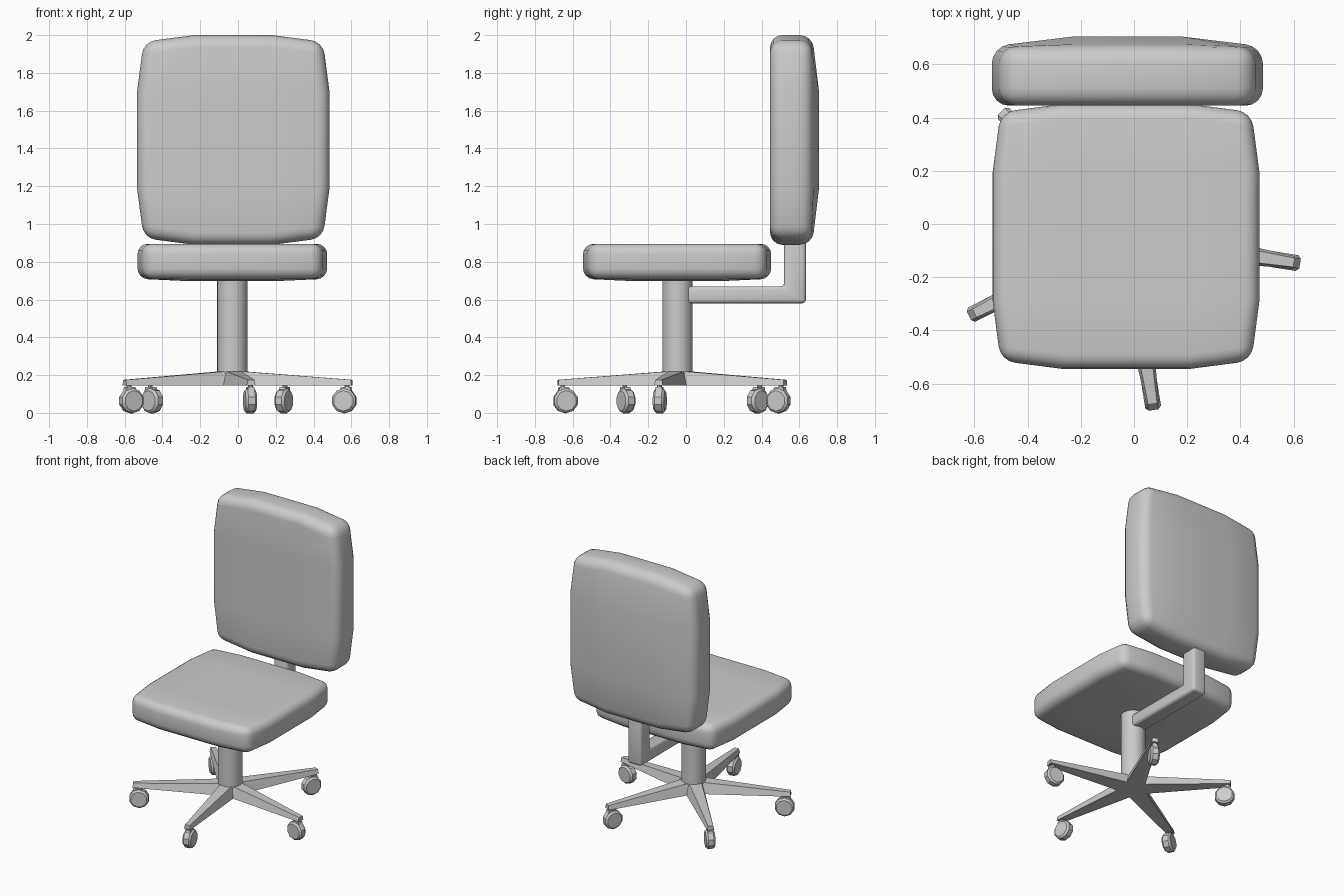
import bpy, bmesh, math
from mathutils import Vector, Matrix

if "Cube" in bpy.data.objects:
    bpy.data.objects.remove(bpy.data.objects["Cube"])

CX, CY = -0.03, -0.045   # axis of column and star base


def finish(bm, name, angle=35, smooth=True):
    bmesh.ops.recalc_face_normals(bm, faces=bm.faces)
    me = bpy.data.meshes.new(name)
    bm.to_mesh(me)
    bm.free()
    ob = bpy.data.objects.new(name, me)
    bpy.context.collection.objects.link(ob)
    if smooth:
        bpy.ops.object.select_all(action='DESELECT')
        bpy.context.view_layer.objects.active = ob
        ob.select_set(True)
        bpy.ops.object.shade_smooth_by_angle(angle=math.radians(angle))
    return ob


def prism(bm, pts, offset):
    """Extrude a closed polygon of 3D points along offset."""
    f = bm.faces.new([bm.verts.new(p) for p in pts])
    r = bmesh.ops.extrude_face_region(bm, geom=[f])
    bmesh.ops.translate(bm, vec=offset,
                        verts=[g for g in r['geom'] if isinstance(g, bmesh.types.BMVert)])


def cushion(name, hu, hv, iu, iv, w0, w1, b, bulge, bevel, to_world):
    """Padded slab: bowed outline, bulged w1 face, rounded rim."""
    bm = bmesh.new()

    def layer(w, lift):
        g = {}
        for i in range(4):
            for j in range(4):
                su, sv = (-1 if i < 2 else 1), (-1 if j < 2 else 1)
                eu, ev = i in (0, 3), j in (0, 3)
                u = su * ((hu - b if ev else hu) if eu else iu)
                v = sv * ((hv - b if eu else hv) if ev else iv)
                g[i, j] = bm.verts.new(to_world(u, v, w + (0 if eu or ev else lift)))
        for i in range(3):
            for j in range(3):
                bm.faces.new([g[i, j], g[i + 1, j], g[i + 1, j + 1], g[i, j + 1]])
        return g

    lo, hi = layer(w0, 0), layer(w1, bulge)
    ring = ([(i, 0) for i in range(3)] + [(3, j) for j in range(3)]
            + [(i, 3) for i in (3, 2, 1)] + [(0, j) for j in (3, 2, 1)])
    rim = []
    for p, q in zip(ring, ring[1:] + ring[:1]):
        bm.faces.new([lo[p], lo[q], hi[q], hi[p]])
        rim += [bm.edges.get((lo[p], lo[q])), bm.edges.get((hi[p], hi[q]))]
    for c in ((0, 0), (3, 0), (3, 3), (0, 3)):
        rim.append(bm.edges.get((lo[c], hi[c])))
    bmesh.ops.recalc_face_normals(bm, faces=bm.faces)
    bmesh.ops.bevel(bm, geom=rim, offset=bevel, segments=4, profile=0.5, affect='EDGES')
    finish(bm, name, 40)


# Seat and backrest cushions
cushion("seat", 0.502, 0.498, 0.24, 0.24, -0.895, -0.71, 0.03, 0.012, 0.055,
        lambda u, v, w: (CX + u, CY - 0.002 + v, -w))
cushion("backrest", 0.51, 0.555, 0.205, 0.25, 0.445, 0.668, 0.035, 0.037, 0.065,
        lambda u, v, w: (-0.025 + u, w, 1.445 + v))

# Central column
bm = bmesh.new()
bmesh.ops.create_cone(bm, cap_ends=True, segments=32, radius1=0.08, radius2=0.08, depth=0.56,
                      matrix=Matrix.Translation((CX, CY, 0.44)))
finish(bm, "column")

# L-shaped support arm for the backrest
bm = bmesh.new()
prof = [(-0.02, 0.58), (0.635, 0.58), (0.635, 0.95), (0.52, 0.95), (0.52, 0.67), (-0.02, 0.67)]
prism(bm, [(CX - 0.055, y, z) for y, z in prof], Vector((0.11, 0, 0)))
bmesh.ops.recalc_face_normals(bm, faces=bm.faces)
bmesh.ops.bevel(bm, geom=bm.edges[:], offset=0.02, segments=3, profile=0.5, affect='EDGES')
finish(bm, "back_support")


def place(bm, k):
    a = math.radians(-9 + 72 * k)
    bm.transform(Matrix.Translation((CX, CY, 0)) @ Matrix.Rotation(a, 4, 'Z'))


for k in range(5):
    # Tapered leg of the star base
    bm = bmesh.new()
    secs = []
    for x, wb, wt, zt in ((0, 0.075, 0.05, 0.222), (0.08, 0.062, 0.04, 0.218), (0.64, 0.024, 0.017, 0.175)):
        secs.append([bm.verts.new(p) for p in
                     ((x, -wb, 0.145), (x, wb, 0.145), (x, wt, zt), (x, -wt, zt))])
    for s, t in zip(secs, secs[1:]):
        for i in range(4):
            j = (i + 1) % 4
            bm.faces.new([s[i], s[j], t[j], t[i]])
    bm.faces.new(secs[0])
    bm.faces.new(secs[-1])
    place(bm, k)
    finish(bm, f"base_leg_{k + 1}", smooth=False)

    # Caster wheel with chamfered rims
    bm = bmesh.new()
    n, wheel = 10, []
    for y, r in ((-0.03, 0.054), (-0.018, 0.066), (0.018, 0.066), (0.03, 0.054)):
        wheel.append([bm.verts.new((0.6 + r * math.cos(math.tau * (i + .5) / n), y,
                                    0.064 + r * math.sin(math.tau * (i + .5) / n))) for i in range(n)])
    for s, t in zip(wheel, wheel[1:]):
        for i in range(n):
            j = (i + 1) % n
            bm.faces.new([s[i], s[j], t[j], t[i]])
    bm.faces.new(wheel[0])
    bm.faces.new(wheel[-1])
    place(bm, k)
    finish(bm, f"caster_wheel_{k + 1}", 30)

    # Caster stem and mounting block
    bm = bmesh.new()
    bmesh.ops.create_cone(bm, cap_ends=True, segments=10, radius1=0.013, radius2=0.013, depth=0.06,
                          matrix=Matrix.Translation((0.615, 0, 0.13)))
    prism(bm, [(0.57, -0.018, z) for z in (0.11,)] + [(0.64, -0.018, 0.11), (0.635, -0.018, 0.136),
          (0.585, -0.018, 0.136)], Vector((0, 0.036, 0)))
    place(bm, k)
    finish(bm, f"caster_stem_{k + 1}")
